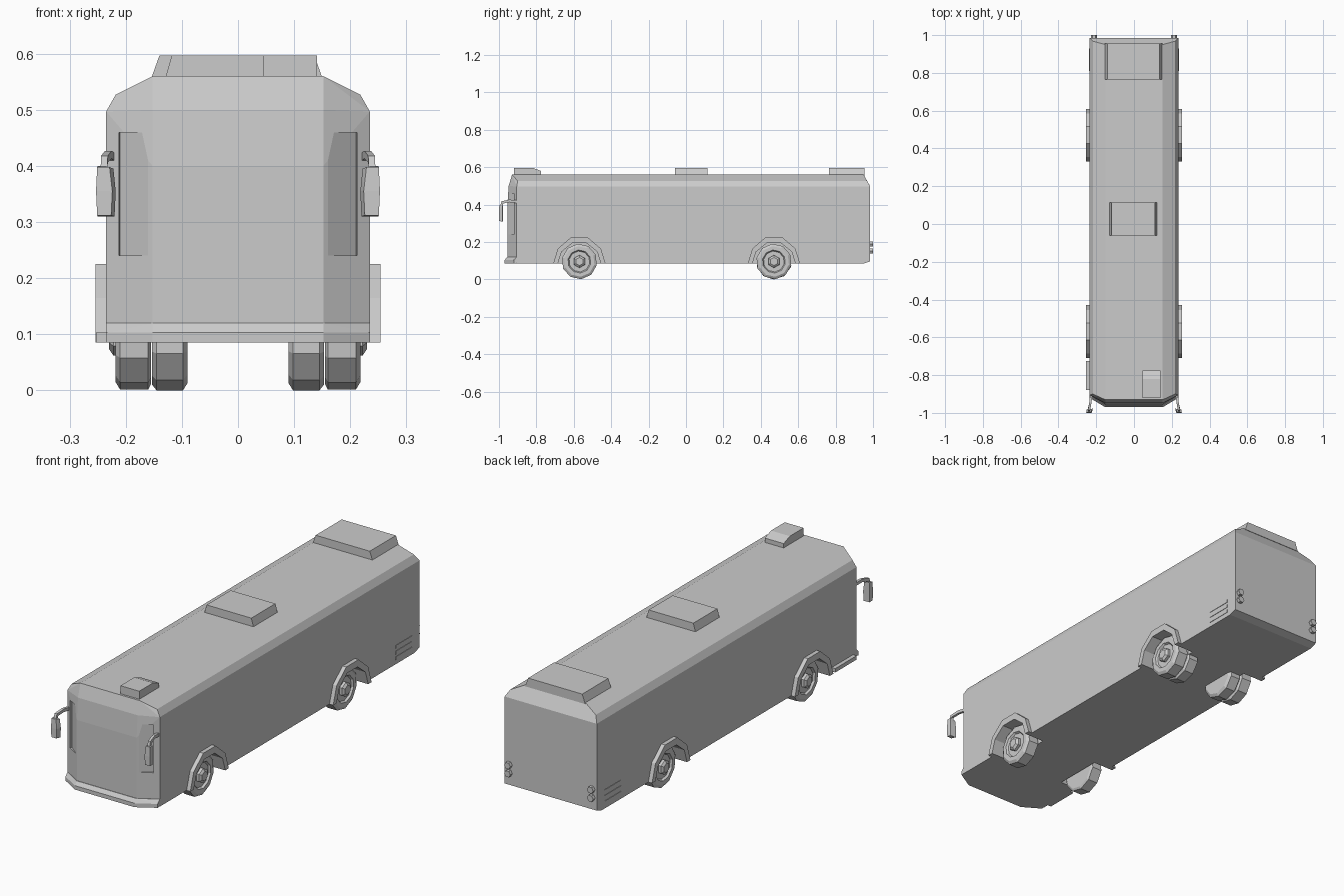
import bpy, bmesh, math
from mathutils import Vector

if "Cube" in bpy.data.objects:
    bpy.data.objects.remove(bpy.data.objects["Cube"])


def finish(name, bm, mirror=False):
    """Turn a bmesh into an object, optionally mirrored across x = 0."""
    bmesh.ops.recalc_face_normals(bm, faces=bm.faces)
    me = bpy.data.meshes.new(name)
    bm.to_mesh(me)
    bm.free()
    ob = bpy.data.objects.new(name, me)
    bpy.context.collection.objects.link(ob)
    if mirror:
        ob.modifiers.new("Mirror", 'MIRROR').use_mirror_merge = False
    return ob


def hull(name, pts, both=False, mirror=False):
    """Convex solid around points; both=True also adds their -x copies."""
    bm = bmesh.new()
    for x, y, z in pts:
        bm.verts.new((x, y, z))
        if both:
            bm.verts.new((-x, y, z))
    bmesh.ops.convex_hull(bm, input=bm.verts)
    bmesh.ops.dissolve_limit(bm, angle_limit=0.01, verts=bm.verts, edges=bm.edges)
    return finish(name, bm, mirror)


def add_prism(bm, pts, offset):
    f = bm.faces.new([bm.verts.new(p) for p in pts])
    r = bmesh.ops.extrude_face_region(bm, geom=[f], use_keep_orig=True)
    vs = [v for v in r['geom'] if isinstance(v, bmesh.types.BMVert)]
    bmesh.ops.translate(bm, verts=vs, vec=Vector(offset))


def box(name, x0, x1, y0, y1, z0, z1, mirror=False):
    return hull(name, [(x, y, z) for x in (x0, x1) for y in (y0, y1) for z in (z0, z1)],
                mirror=mirror)


def add_lathe(bm, profile, y, z, n, phase=0.0):
    """Revolve (x, radius) pairs around an x-parallel axis, capping both ends."""
    rings = []
    for x, r in profile:
        ang = [2 * math.pi * i / n + phase for i in range(n)]
        rings.append([bm.verts.new((x, y + r * math.sin(a), z - r * math.cos(a))) for a in ang])
    for a, b in zip(rings, rings[1:]):
        for i in range(n):
            j = (i + 1) % n
            bm.faces.new((a[i], a[j], b[j], b[i]))
    bm.faces.new(rings[0])
    bm.faces.new(rings[-1])


# Body shell
body = hull("body", [
    (.235, -.905, .085), (.235, -.905, .497), (.218, -.90, .527), (.152, -.93, .56),
    (.152, -.955, .085), (.152, -.955, .40), (.152, -.948, .50),
    (.235, .95, .085), (.235, .985, .097), (.235, .985, .497),
    (.218, .968, .527), (.152, .95, .56)], both=True)

# Wheel wells and recessed windscreen corners
AXLES = (-.57, .47)
outer = [(-.14, .085), (-.115, .165), (-.045, .225), (.045, .225), (.115, .165), (.14, .085)]
inner = [(-.115, .085), (-.095, .148), (-.038, .194), (.038, .194), (.095, .148), (.115, .085)]
bm = bmesh.new()
for y in AXLES:
    pts = [(-.115, .05)] + inner + [(.115, .05)]
    add_prism(bm, [(.15, y + a, z) for a, z in pts], (.15, 0, 0))
add_prism(bm, [(.152, -.957, .24), (.214, -.925, .24), (.21, -.908, .24)], (0, 0, .22))
cutter = finish("body_cutter", bm, mirror=True)
cutter.hide_render = True
cutter.hide_viewport = False
cutter.display_type = 'WIRE'
cut = body.modifiers.new("Cut", 'BOOLEAN')
cut.operation = 'DIFFERENCE'
cut.solver = 'EXACT'
cut.object = cutter

# Front bumper
hull("front_bumper", [
    (.235, -.92, .085), (.235, -.92, .103), (.152, -.97, .085), (.152, -.97, .103),
    (.235, -.905, .12), (.152, -.957, .12), (.235, -.89, .09), (.235, -.89, .115)], both=True)

# Wheel arch flares and wheels
tyre = [(.155, .085), (.16, .095), (.21, .095), (.218, .082), (.218, .062), (.209, .056)]
for label, y in zip(("front", "rear"), AXLES):
    bm = bmesh.new()
    add_prism(bm, [(.228, y + a, z) for a, z in outer + inner[::-1]], (.026, 0, 0))
    finish(label + "_wheel_arches", bm, mirror=True)
    bm = bmesh.new()
    add_lathe(bm, tyre, y, .096, 10, .1)
    add_lathe(bm, [(.205, .034), (.222, .034), (.23, .022)], y, .096, 6)
    finish(label + "_wheels", bm, mirror=True)

# Inner twin tyres on the rear axle
bm = bmesh.new()
add_lathe(bm, [(.09, .082), (.098, .095), (.145, .095), (.153, .085)], AXLES[1], .095, 10)
finish("rear_inner_tyres", bm, mirror=True)

# Roof units
for name, cx, w0, w1, y0, y1 in (("rear_roof_unit", -.002, .153, .138, .765, .955),
                                 ("middle_roof_unit", -.004, .126, .114, -.06, .115)):
    hull(name, [(cx + s * w, y, z) for s in (-1, 1) for y in (y0, y1)
                for w, z in ((w0, .555), (w1, .597))])
bm = bmesh.new()
add_prism(bm, [(.045, -.92, .55), (.045, -.92, .597), (.045, -.82, .597),
               (.045, -.775, .58), (.045, -.775, .55)], (.096, 0, 0))
finish("front_roof_unit", bm)

# Mirrors: bent arm and hanging head
path = [(.225, -.895, .415), (.231, -.945, .42), (.238, -.982, .412), (.239, -.988, .39)]
bm = bmesh.new()
rings = []
for i, p in enumerate(path):
    dy, dz = ((0, .007), (0, .007), (-.004, .006), (-.006, .003))[i]
    x, y, z = p
    rings.append([bm.verts.new(v) for v in (
        (x - .006, y - dy, z - dz), (x + .006, y - dy, z - dz),
        (x + .006, y + dy, z + dz), (x - .006, y + dy, z + dz))])
for a, b in zip(rings, rings[1:]):
    for i in range(4):
        j = (i + 1) % 4
        bm.faces.new((a[i], a[j], b[j], b[i]))
bm.faces.new(rings[0])
bm.faces.new(rings[-1])
finish("mirror_arms", bm, mirror=True)
hull("mirror_heads", [
    (.226, -1, .312), (.251, -1, .312), (.224, -1, .355), (.253, -1, .355),
    (.229, -.998, .398), (.251, -.998, .398),
    (.22, -.978, .31), (.25, -.98, .31), (.218, -.978, .355),
    (.222, -.98, .395), (.25, -.98, .40)], mirror=True)

# Tail lights
bm = bmesh.new()
for z in (.152, .19):
    pts = [(.211 + .016 * math.cos(k * math.pi / 3), .98, z + .016 * math.sin(k * math.pi / 3))
           for k in range(6)]
    add_prism(bm, pts, (0, .02, 0))
finish("tail_lights", bm, mirror=True)

# Side vent slats and door step
for i in range(3):
    z = .106 + .026 * i
    box("vent_slat_%d" % (i + 1), .23, .237, .81, .93, z, z + .014, mirror=True)
box("door_step", -.253, -.22, -.88, -.725, .085, .103)
